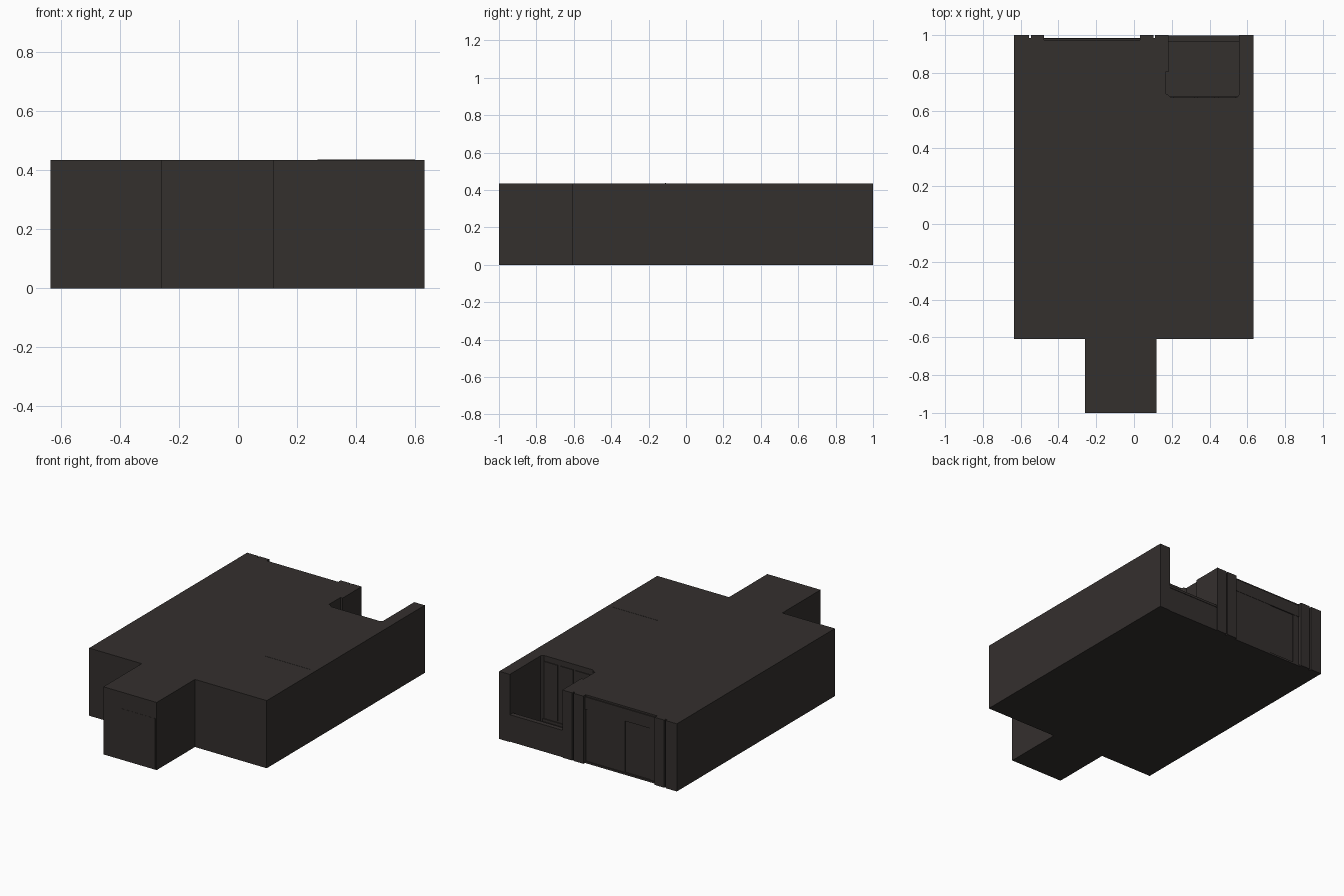
import bpy, bmesh

if "Cube" in bpy.data.objects:
    bpy.data.objects.remove(bpy.data.objects["Cube"])

mat = bpy.data.materials.new("dark_plaster")
mat.diffuse_color = (0.034, 0.029, 0.027, 1)
mat.use_nodes = True
mat.node_tree.nodes["Principled BSDF"].inputs["Base Color"].default_value = mat.diffuse_color
H = 0.436


def prism(name, outline, z0, z1):
    """Extrude a plan outline (counter-clockwise) from z0 to z1."""
    bm = bmesh.new()
    face = bm.faces.new([bm.verts.new((x, y, z0)) for x, y in outline])
    top = bmesh.ops.extrude_face_region(bm, geom=[face])["geom"]
    bmesh.ops.translate(bm, vec=(0, 0, z1 - z0),
                        verts=[v for v in top if isinstance(v, bmesh.types.BMVert)])
    bmesh.ops.recalc_face_normals(bm, faces=bm.faces)
    mesh = bpy.data.meshes.new(name)
    bm.to_mesh(mesh)
    bm.free()
    mesh.materials.append(mat)
    ob = bpy.data.objects.new(name, mesh)
    bpy.context.collection.objects.link(ob)
    return ob


def box(name, x0, x1, y0, y1, z0, z1):
    return prism(name, [(x0, y0), (x1, y0), (x1, y1), (x0, y1)], z0, z1)


def groove(x):
    """Plan points of a narrow slot in the back wall, walking towards -x."""
    return [(x + .005, 1), (x + .005, .985), (x - .005, .985), (x - .005, 1)]


# Main building shell: entrance block, open corner bay, pilasters and recess
outline = [(-.26, -1), (.12, -1), (.12, -.61), (.632, -.61), (.632, 1),
           (.557, 1), (.557, .685), (.545, .67), (.195, .67), (.18, .685),
           (.167, .69), (.167, .805), (.182, .805), (.182, 1)]
outline += groove(.107)
outline += [(.032, 1), (.032, .975), (-.477, .975), (-.477, 1)]
outline += groove(-.55)
outline += [(-.635, 1), (-.635, -.61), (-.26, -.61)]
prism("building_shell", outline, 0, H)

# Corner bay: floor, low parapet and skirting
box("bay_floor", .16, .56, .665, .995, 0, .012)
box("bay_parapet", .18, .56, .97, .995, 0, .17)
box("bay_parapet_cap", .18, .56, .967, .998, .16, .175)
box("bay_skirting", .19, .55, .665, .676, .01, .03)

# Raised panels on the far wall of the bay
for i, (x0, x1) in enumerate([(.21, .32), (.335, .43), (.445, .54)]):
    box(f"bay_panel_{i + 1}", x0, x1, .665, .675, .04, .40)

# Recessed back wall: lintel, sill and facing around a doorway
box("recess_lintel", -.48, .035, .97, .982, .345, .425)
box("recess_sill", -.48, .035, .97, .985, 0, .012)
box("recess_facing_wide", -.25, .02, .97, .98, .01, .345)
box("recess_facing_narrow", -.47, -.43, .97, .98, .01, .345)

# Entrance door leaf, nearly flush with the front
box("entrance_door", -.13, .11, -1.001, -.99, .005, .33)

# Thin roof seam
box("roof_seam", .27, .60, -.112, -.106, H - .01, H + .001)
